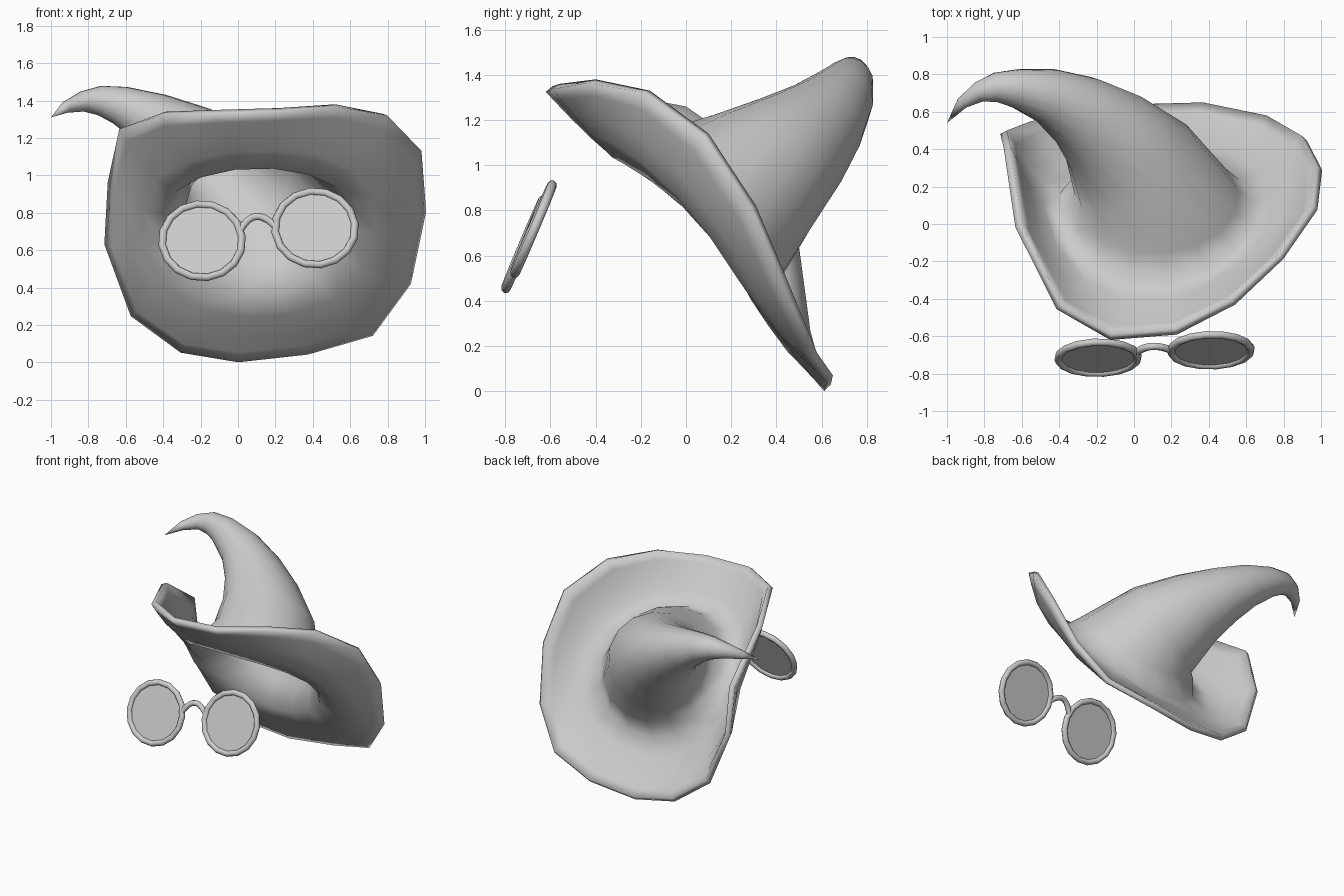
import bpy, bmesh, math
from mathutils import Vector, Matrix

cube = bpy.data.objects.get("Cube")
if cube:
    bpy.data.objects.remove(cube)

grey = bpy.data.materials.new("plain grey")
grey.use_nodes = True
grey.diffuse_color = (0.6, 0.6, 0.6, 1)
grey.node_tree.nodes["Principled BSDF"].inputs["Base Color"].default_value = (0.6, 0.6, 0.6, 1)


def finish(obj, angle):
    obj.data.materials.append(grey)
    bpy.ops.object.select_all(action='DESELECT')
    obj.select_set(True)
    bpy.context.view_layer.objects.active = obj
    bpy.ops.object.shade_smooth_by_angle(angle=math.radians(angle))


def add_mesh(name, bm, angle=60):
    mesh = bpy.data.meshes.new(name)
    bm.to_mesh(mesh)
    bm.free()
    obj = bpy.data.objects.new(name, mesh)
    bpy.context.collection.objects.link(obj)
    finish(obj, angle)
    return obj


# Wavy brim edge, clockwise from the front
rim = [(-.12, -.59, 1.35), (.22, -.56, 1.36), (.52, -.4, 1.38), (.77, -.16, 1.33),
       (.95, .1, 1.14), (.975, .31, .82), (.9, .47, .44), (.71, .58, .17),
       (.37, .65, .07), (0, .64, .028), (-.3, .6, .08), (-.55, .55, .27),
       (-.68, .5, .64), (-.66, .42, .97), (-.6, .0, 1.26), (-.39, -.43, 1.34)]
# Crown spine: centre, half width and half depth, from the opening to the curled tip
spine = [((.1, .14, .83), .46, .43), ((0, .31, .94), .365, .34), ((-.15, .49, 1.09), .27, .26),
         ((-.3, .605, 1.2), .205, .2), ((-.46, .685, 1.3), .15, .15),
         ((-.63, .725, 1.375), .105, .105), ((-.74, .73, 1.4), .08, .08),
         ((-.83, .705, 1.395), .055, .055), ((-.92, .645, 1.365), .032, .032)]
tip = Vector((-1, .54, 1.31))
count = len(rim)
angles = [math.radians(-14) + math.tau * k / count for k in range(count)]
front = Vector((0, -.69, .72))
axis = Vector((0, .72, .69))
side = Vector((1, 0, 0))

# Opening, lifted a little at both sides
heart = Vector((.11, .02, .72))
mouth = [heart + side * .525 * math.sin(a) + front * .495 * math.cos(a)
         + axis * .085 * math.sin(a) ** 2 for a in angles]

# Brim rings, sagging between edge and opening
rings = []
for t in (1, .85, .6, .3, 0):
    rings.append([m.lerp(Vector(r), t) - axis * .085 * math.sin(math.pi * t) * math.sin(a) ** 2
                  for m, r, a in zip(mouth, rim, angles)])

# Crown rings: the first parallel to the opening, the rest square to the spine
centres = [Vector(c) for c, w, d in spine] + [tip]
for i, (c, w, d) in enumerate(spine):
    along = (centres[i + 1] - centres[i - 1]).normalized() if i else axis
    v = (front - along * front.dot(along)).normalized()
    u = along.cross(v)
    rings.append([centres[i] + u * w * math.sin(a) + v * d * math.cos(a) for a in angles])

bm = bmesh.new()
loops = [[bm.verts.new(p) for p in ring] for ring in rings]
end = bm.verts.new(tip)
for a, b in zip(loops, loops[1:]):
    for k in range(count):
        n = (k + 1) % count
        bm.faces.new((a[n], a[k], b[k], b[n]))
for k in range(count):
    bm.faces.new((loops[-1][(k + 1) % count], loops[-1][k], end))
# Outer skin faces along the crown axis on the brim
bm.normal_update()
if sum(f.normal.dot(axis) for f in loops[2][0].link_faces) < 0:
    bmesh.ops.reverse_faces(bm, faces=bm.faces)
hat = add_mesh("hat", bm, 82)
thick = hat.modifiers.new("felt thickness", 'SOLIDIFY')
thick.thickness = .04
thick.offset = -1
hat.modifiers.move(len(hat.modifiers) - 1, 0)

# Glasses frame of reference
left_eye, right_eye = Vector((.412, -.675, .718)), Vector((-.192, -.715, .65))
across = (left_eye - right_eye).normalized()
up = Vector((0, .39, .92))
up = (up - across * up.dot(across)).normalized()
out = across.cross(up)
basis = Matrix((across, up, out)).transposed().to_4x4()

for label, eye in (("left", left_eye), ("right", right_eye)):
    place = Matrix.Translation(eye) @ basis
    bpy.ops.mesh.primitive_torus_add(major_segments=16, minor_segments=8,
                                     major_radius=.214, minor_radius=.021)
    frame = bpy.context.object
    frame.name = label + "_lens_frame"
    frame.matrix_world = place
    finish(frame, 60)
    bm = bmesh.new()
    bmesh.ops.create_cone(bm, cap_ends=True, segments=16, radius1=.21, radius2=.21, depth=.008)
    lens = add_mesh(label + "_lens", bm, 30)
    lens.matrix_world = place

# Arched nose bridge
curve = bpy.data.curves.new("nose_bridge", 'CURVE')
curve.dimensions = '3D'
curve.bevel_depth = .02
curve.bevel_resolution = 2
line = curve.splines.new('POLY')
steps = 10
line.points.add(steps)
line.use_smooth = True
middle = (left_eye + right_eye) / 2
for i, point in enumerate(line.points):
    t = 2 * i / steps - 1
    rise = .035 + .07 * (1 - t * t)
    point.co = (*(middle + across * .095 * t + up * rise), 1)
bridge = bpy.data.objects.new("nose_bridge", curve)
bpy.context.collection.objects.link(bridge)
curve.materials.append(grey)
